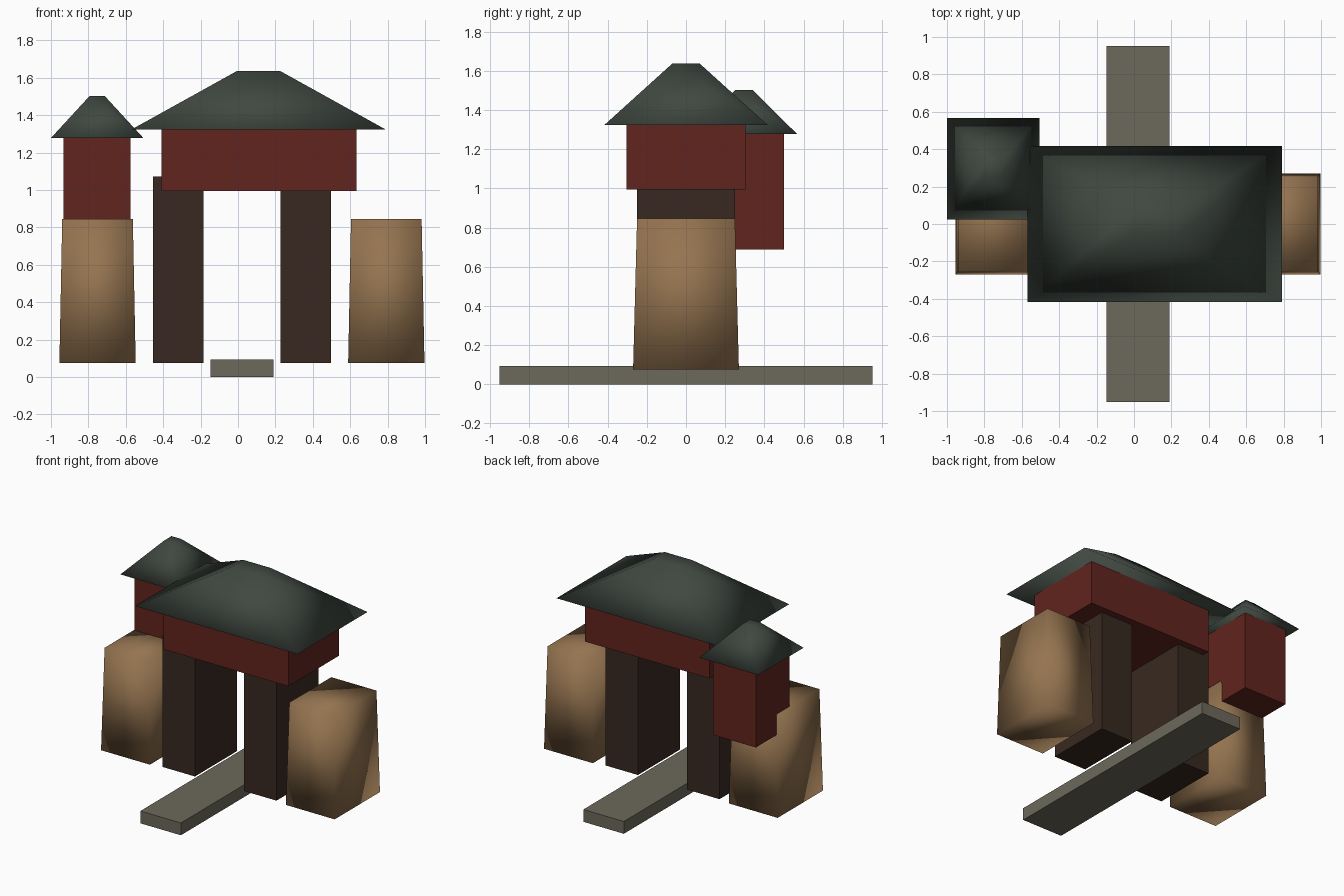
import bpy, bmesh

if "Cube" in bpy.data.objects:
    bpy.data.objects.remove(bpy.data.objects["Cube"])


def material(name, rgb):
    m = bpy.data.materials.new(name)
    m.diffuse_color = (*rgb, 1)
    m.use_nodes = True
    m.node_tree.nodes["Principled BSDF"].inputs["Base Color"].default_value = m.diffuse_color
    return m


STONE = material("tan_stone", (0.30, 0.175, 0.08))
WOOD = material("dark_wood", (0.04, 0.022, 0.015))
RED = material("red_plaster", (0.12, 0.018, 0.013))
TILE = material("green_tile", (0.05, 0.065, 0.052))
PAVING = material("grey_paving", (0.15, 0.14, 0.105))


def block(name, x, y, z, mat, taper=1.0, smooth=False):
    """Box spanning the (min, max) ranges, its top scaled by taper."""
    mesh = bpy.data.meshes.new(name)
    bm = bmesh.new()
    bmesh.ops.create_cube(bm, size=1)
    for v in bm.verts:
        s = taper if v.co.z > 0 else 1.0
        v.co.x *= (x[1] - x[0]) * s
        v.co.y *= (y[1] - y[0]) * s
        v.co.z *= z[1] - z[0]
    for f in bm.faces:
        f.smooth = smooth
    bm.to_mesh(mesh)
    bm.free()
    mesh.materials.append(mat)
    ob = bpy.data.objects.new(name, mesh)
    ob.location = (sum(x) / 2, sum(y) / 2, sum(z) / 2)
    bpy.context.collection.objects.link(ob)
    return ob


# Paved road through the gate
block("road", (-0.148, 0.19), (-0.953, 0.953), (0, 0.093), PAVING)

# Tapered stone walls and gate pillars on both sides of the opening
CX = 0.021
for side, label in ((-1, "left"), (1, "right")):
    wx = CX + side * 0.772
    block(label + "_wall", (wx - 0.204, wx + 0.204), (-0.27, 0.27),
          (0.075, 0.845), STONE, 0.925, True)
    px = CX + side * 0.341
    block(label + "_pillar", (px - 0.135, px + 0.135), (-0.25, 0.25),
          (0.075, 1.072), WOOD)

# Gatehouse over the opening, with its hipped roof
block("gatehouse", (-0.41, 0.633), (-0.303, 0.303), (0.995, 1.325), RED)
block("gatehouse_roof", (-0.57, 0.79), (-0.417, 0.417), (1.323, 1.637),
      TILE, 0.167, True)

# Side turret at the back left, with its own roof
block("turret", (-0.933, -0.574), (0.1, 0.499), (0.688, 1.282), RED)
block("turret_roof", (-1.0, -0.506), (0.025, 0.566), (1.278, 1.502),
      TILE, 0.165, True)
